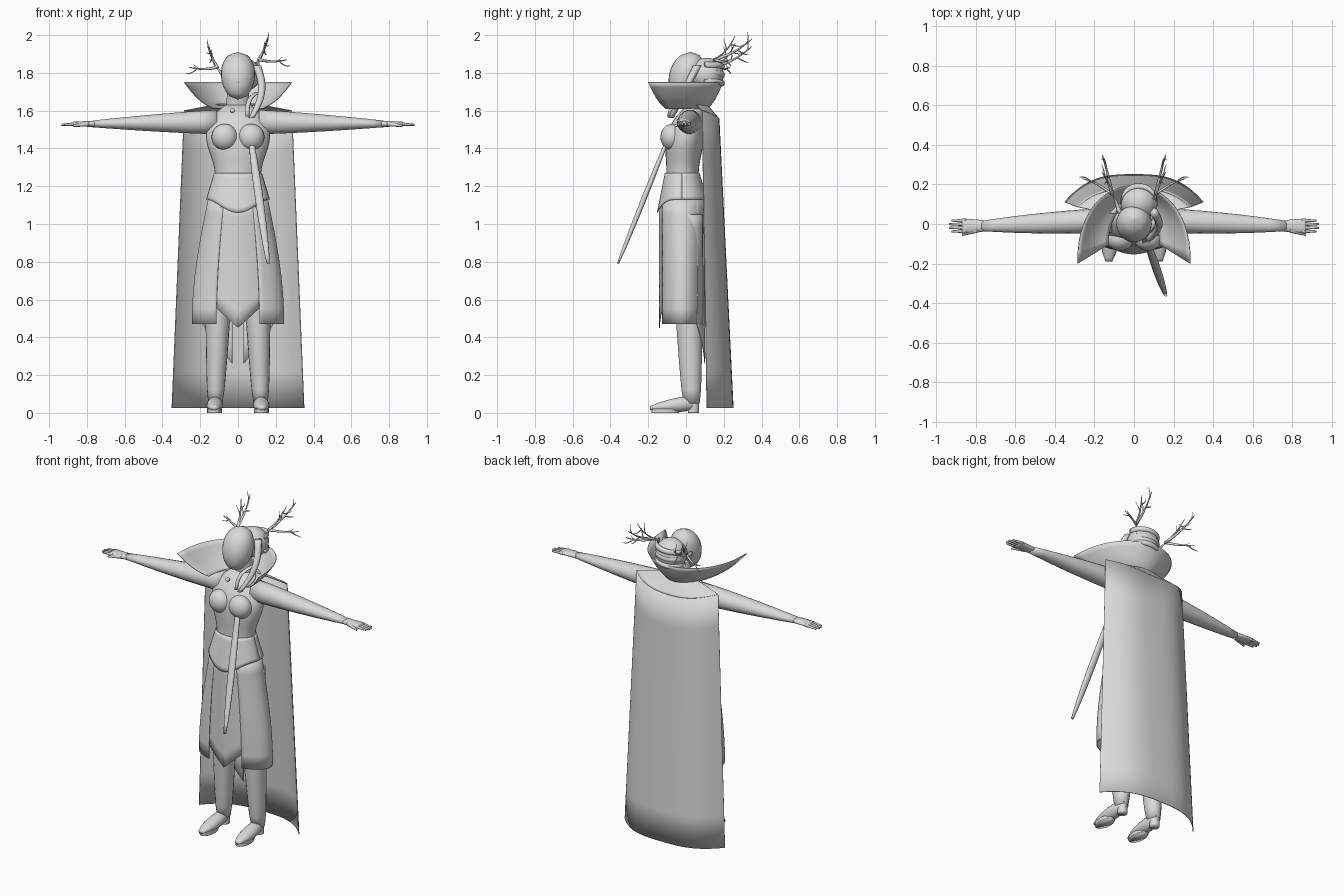
import bpy, bmesh
from math import sin, cos, pi, radians
from mathutils import Vector, Matrix

if "Cube" in bpy.data.objects:
    bpy.data.objects.remove(bpy.data.objects["Cube"])

grey_level = 0.7
grey = bpy.data.materials.new("plain_grey")
grey.use_nodes = True
grey.diffuse_color = (grey_level, grey_level, grey_level, 1)
shader = grey.node_tree.nodes["Principled BSDF"]
shader.inputs["Base Color"].default_value = grey.diffuse_color


def finish(name, bm):
    bmesh.ops.recalc_face_normals(bm, faces=bm.faces)
    for face in bm.faces:
        face.smooth = True
    mesh = bpy.data.meshes.new(name)
    bm.to_mesh(mesh)
    bm.free()
    mesh.materials.append(grey)
    part = bpy.data.objects.new(name, mesh)
    bpy.context.collection.objects.link(part)
    return part


def line(start, end, bow=(0, 0, 0)):
    """Path from start to end, bulging by the bow vector in the middle."""
    start, end, bow = Vector(start), Vector(end), Vector(bow)
    return lambda t: start.lerp(end, t) + bow * sin(pi * t)


def loft(name, path, shape, steps=8, sides=14):
    """Closed skin of ellipses; shape(t) gives the side and the upright radius."""
    bm = bmesh.new()
    heading = path(1) - path(0)
    upright = abs(heading.z) > heading.xy.length
    loops = []
    for step in range(steps + 1):
        t = step / steps
        width, height = shape(t)
        across = Vector((1, 0, 0))
        up = Vector((0, 1, 0))
        if not upright:
            up = Vector((0, 0, 1))
            if abs(heading.x) > abs(heading.y):
                across = Vector((0, 1, 0))
        angles = [2 * pi * side / sides for side in range(sides)]
        loops.append([bm.verts.new(path(t) + across * width * cos(a) + up * height * sin(a))
                      for a in angles])
    for low, high in zip(loops, loops[1:]):
        for side in range(sides):
            after = (side + 1) % sides
            bm.faces.new((low[side], low[after], high[after], high[side]))
    bm.faces.new(loops[0])
    bm.faces.new(loops[-1])
    return finish(name, bm)


def strand(name, path, thick, thin, steps=6):
    """Thin tapering tube."""
    def taper(t):
        radius = thick + (thin - thick) * t
        return radius, radius
    return loft(name, path, taper, steps, sides=8)


def ball(name, centre, size):
    bm = bmesh.new()
    place = Matrix.LocRotScale(Vector(centre), None, Vector(size))
    bmesh.ops.create_uvsphere(bm, u_segments=24, v_segments=16, radius=1, matrix=place)
    return finish(name, bm)


def sheet(name, surface, columns=20, rows=8):
    """Thin cloth over surface(u, v) with u and v from nought to one."""
    bm = bmesh.new()
    grid = [[bm.verts.new(surface(i / columns, j / rows)) for i in range(columns + 1)]
            for j in range(rows + 1)]
    for upper, lower in zip(grid, grid[1:]):
        for i in range(columns):
            bm.faces.new((upper[i], upper[i + 1], lower[i + 1], lower[i]))
    cloth = finish(name, bm)
    solid = cloth.modifiers.new("cloth", 'SOLIDIFY')
    solid.thickness = 0.004
    solid.offset = 0


# Torso and bust
def torso_shape(t):
    wave = cos(2 * pi * t / .74)
    return (.147 + .025 * wave) * (1 - t ** 12 / 2), .095 + .01 * wave - .05 * t ** 8


def torso_path(t):
    return Vector((0, -.02 + .07 * t ** 4, 1.04 + .59 * t))


loft("torso", torso_path, torso_shape, steps=18, sides=28)
for side in (1, -1):
    ball("bust", (side * .07, -.075, 1.46), (.07, .06, .07))


# Bodice hem with a pointed front
def bodice(u, v):
    angle = 2 * pi * u
    point = max(0, -sin(angle)) ** 4
    flare = .042 * v
    return ((.125 + flare) * cos(angle), -.02 + (.09 + flare) * sin(angle),
            1.27 - v * (.14 + .07 * point))


sheet("bodice_hem", bodice, columns=36)


# Neck and egg-shaped head
def head_shape(t):
    round_off = max(0, 1 - (2 * t - 1) ** 2) ** .5
    radius = (.08 + .012 * t) * round_off + .004
    return radius, radius


loft("neck", line((0, .07, 1.58), (0, .04, 1.75)), lambda t: (.07 - .02 * t, .05))
loft("head", line((0, -.025, 1.66), (0, .025, 1.91)), head_shape, steps=16, sides=24)
strand("nose", line((0, -.07, 1.8), (0, -.08, 1.75)), .005, .014)

# Gathered hair with wrapped bands and loose braids
bun = Vector((.025, .11, 1.79))
ball("hair_bun", bun, (.095, .09, .09))
for level in (-1, 0, 1):
    def wrap(t):
        angle = pi * (t - .5)
        return bun + Vector((.09 * sin(angle), .08 * cos(angle), .045 * level + .01 * sin(angle)))
    strand("hair_band", wrap, .016, .016, steps=14)
strand("side_braid", line((.1, .06, 1.84), (.07, -.08, 1.56), (.04, 0, 0)), .022, .016, steps=10)
strand("front_braid", line((.11, .02, 1.7), (.05, -.09, 1.57), (-.02, -.02, .02)), .016, .01)
ball("brooch", (-.03, -.06, 1.6), (.013, .013, .013))


# Long blade-like tail hanging from the chest
def tail_shape(t):
    width = .022 * sin(.4 + 2.6 * t) ** .5
    return width, width * .7


loft("hanging_tail", line((.07, -.1, 1.44), (.16, -.36, .79)), tail_shape, steps=12)


# Antlers: each main branch sprouts twigs, alternating sides
def antler(start, end, radius, twigs):
    start, end = Vector(start), Vector(end)
    path = line(start, end, (0, .01, -.01))
    strand("antler", path, radius, radius / 4)
    for index in range(twigs):
        where = path((index + 1.5) / (twigs + 1.5))
        turn = Matrix.Rotation(radians(50) * (-1) ** index, 3, 'X')
        aim = turn @ (end - start).normalized()
        antler(where, where + aim * .07, radius / 2, 0)


for side in (1, -1):
    lift = .02 * side
    root = (side * .07, .05, 1.8 + lift / 2)
    fork = (side * .12 - lift / 2, .15, 1.85 + lift)
    antler(root, fork, .013, 0)
    antler(fork, (side * .18 - lift, .35, 1.96 + lift), .01, 3)
    antler(fork, (side * .26, .23, 1.85 + lift), .009, 2)
    antler(fork, (side * .18 - lift, .26, 1.975 + lift), .008, 2)

# Arms, hands and fingers
for side in (1, -1):
    loft("arm", line((side * .11, .02, 1.54), (side * .77, -.01, 1.53)),
         lambda t: (.062 - .036 * t * t, .065 - .047 * t ** 1.3), sides=18)
    loft("hand", line((side * .75, -.01, 1.53), (side * .87, -.01, 1.53)),
         lambda t: (.024 + .014 * t ** .5, .018 - .006 * t))
    for finger in range(4):
        y = -.037 + .018 * finger
        reach = .94 - .012 * abs(finger - 1.5)
        strand("finger", line((side * .85, y, 1.53), (side * reach, y, 1.525)), .01, .005)
    strand("thumb", line((side * .79, -.03, 1.53), (side * .87, -.055, 1.52)), .014, .006)


# Legs and heeled boots
def leg_shape(t):
    radius = .037 + .045 * t ** .6
    return radius, radius + .006


def boot_shape(t):
    rounding = max(.1, sin(pi * t)) ** .4
    return .043 * rounding, (.05 - .024 * t) * rounding


for side in (1, -1):
    loft("leg", line((side * .12, .03, .05), (side * .09, 0, 1.05)), leg_shape, steps=14, sides=18)
    loft("boot", line((side * .12, .07, .055), (side * .127, -.19, .026)), boot_shape, steps=14)
    loft("boot_heel", line((side * .12, .04, 0), (side * .12, .04, .05)), lambda t: (.028, .03))
    loft("boot_sole", line((side * .125, -.11, 0), (side * .125, -.11, .02)), lambda t: (.04, .075))


# Skirt: front panel, side panels and long back tails
def skirt_edge(degrees, v):
    angle = radians(degrees)
    width = .155 + .088 * sin(v * pi / 2)
    return width * cos(angle), .12 * sin(angle) - .02


for side in (1, -1):
    def side_skirt(u, v):
        x, y = skirt_edge(-62 + 132 * u, v)
        return side * x, y, 1.14 - .67 * v

    def back_skirt(u, v):
        x, y = skirt_edge(40 + 43 * u, v)
        return side * x, y, 1.14 - (.67 + .21 * u) * v

    sheet("side_skirt", side_skirt)
    sheet("back_skirt", back_skirt)


def front_skirt(u, v):
    w = 2 * u - 1
    return (.09 + .03 * v) * w, -.14 + .02 * w * w, 1.12 - v * (.67 - .11 * abs(w))


sheet("front_skirt", front_skirt)


# Cape hanging from a shoulder yoke
def cape(u, v):
    w = sin(pi * (u - .5))
    side_y = .085 + .025 * v
    depth = .09 + .05 * v
    top = 1.555 + .045 * w * w
    return Vector(((.285 + .065 * v) * w, side_y + depth * (1 - abs(w) ** 3),
                   top + (.025 - top) * v))


def yoke(u, v):
    w = sin(pi * (u - .5))
    neckline = Vector((.1 * w, .11 - .06 * w * w, 1.635))
    return neckline.lerp(cape(u, 0), v)


sheet("cape", cape, columns=28)
sheet("cape_yoke", yoke, columns=28)


# Flared standing collar, open at the front
def collar(u, v):
    angle = pi * (u - .5)
    sway = sin(angle)
    back = max(0, cos(angle))
    base = Vector((.13 * sway, .215 * back - .105, 1.61))
    rim = Vector((.285 * sway, .395 * back ** .85 - .2, 1.75))
    return base.lerp(rim, v) - Vector((0, 0, .02 * sin(pi * v)))


sheet("collar", collar, columns=28)
